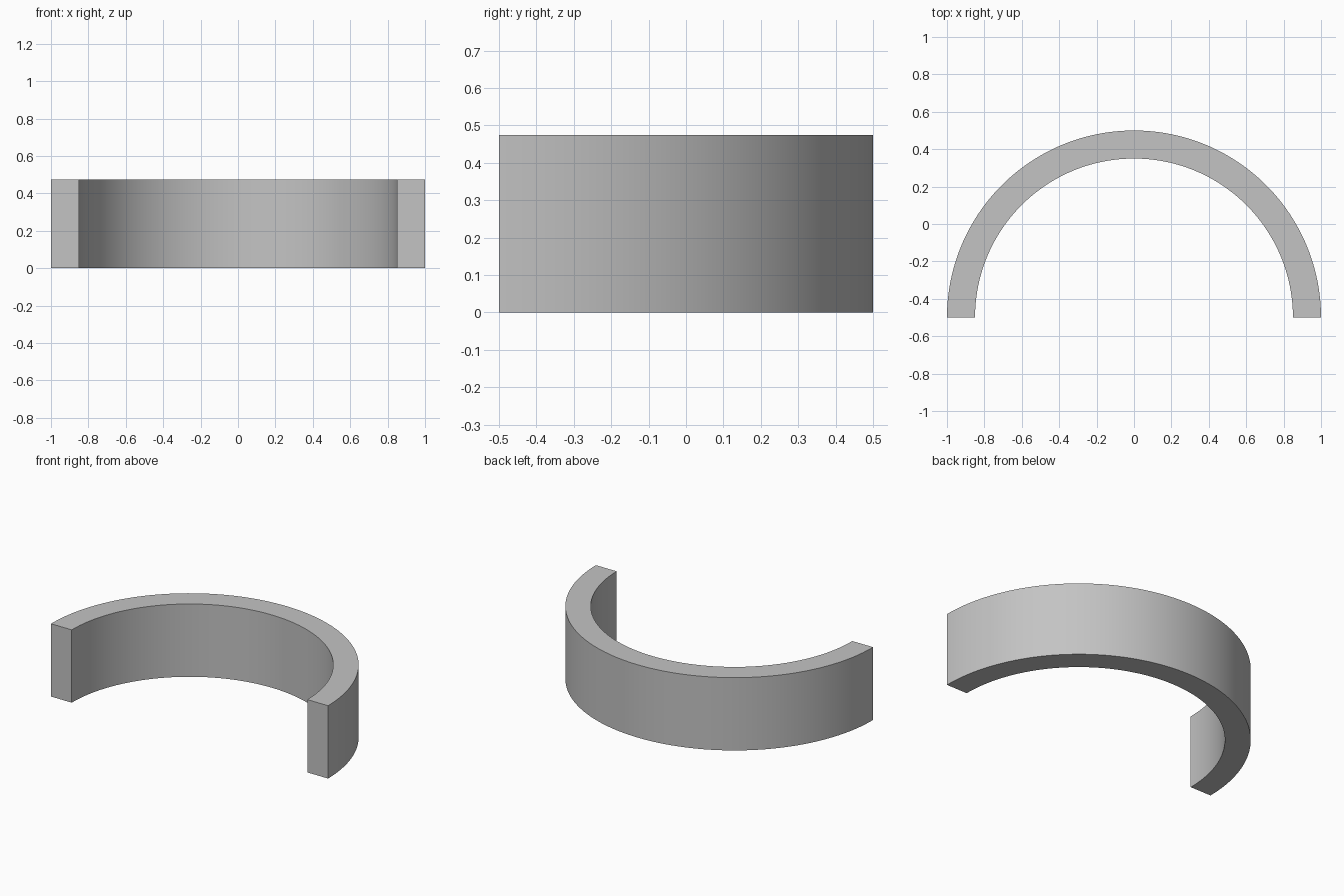
import bpy, bmesh
from math import pi, sin, cos, radians

OUTER, INNER, HEIGHT, CENTRE_Y, SEGMENTS = 1.0, 0.85, 0.475, -0.5, 96

cube = bpy.data.objects.get("Cube")
if cube:
    bpy.data.objects.remove(cube, do_unlink=True)

# Plain grey material
grey = bpy.data.materials.new("plain grey")
grey.use_nodes = True
colour = (0.55, 0.55, 0.55, 1)
grey.diffuse_color = colour
grey.node_tree.nodes["Principled BSDF"].inputs["Base Color"].default_value = colour


def arc(bm, radius):
    """Half circle of vertices from the left end to the right end."""
    angles = [pi * i / SEGMENTS for i in range(SEGMENTS + 1)]
    return [bm.verts.new((radius * cos(a), CENTRE_Y + radius * sin(a), 0)) for a in angles]


# Flat half-ring band, extruded upward
bm = bmesh.new()
outer, inner = arc(bm, OUTER), arc(bm, INNER)
for i in range(SEGMENTS):
    bm.faces.new((outer[i], outer[i + 1], inner[i + 1], inner[i]))
result = bmesh.ops.extrude_face_region(bm, geom=bm.faces[:], use_keep_orig=True)
top = [g for g in result["geom"] if isinstance(g, bmesh.types.BMVert)]
bmesh.ops.translate(bm, verts=top, vec=(0, 0, HEIGHT))
bmesh.ops.recalc_face_normals(bm, faces=bm.faces[:])

mesh = bpy.data.meshes.new("half_ring")
bm.to_mesh(mesh)
bm.free()
mesh.materials.append(grey)
half_ring = bpy.data.objects.new("half_ring", mesh)
bpy.context.collection.objects.link(half_ring)

# Smooth curved walls with sharp rims
bpy.ops.object.select_all(action="DESELECT")
half_ring.select_set(True)
bpy.context.view_layer.objects.active = half_ring
bpy.ops.object.shade_smooth_by_angle(angle=radians(30))
